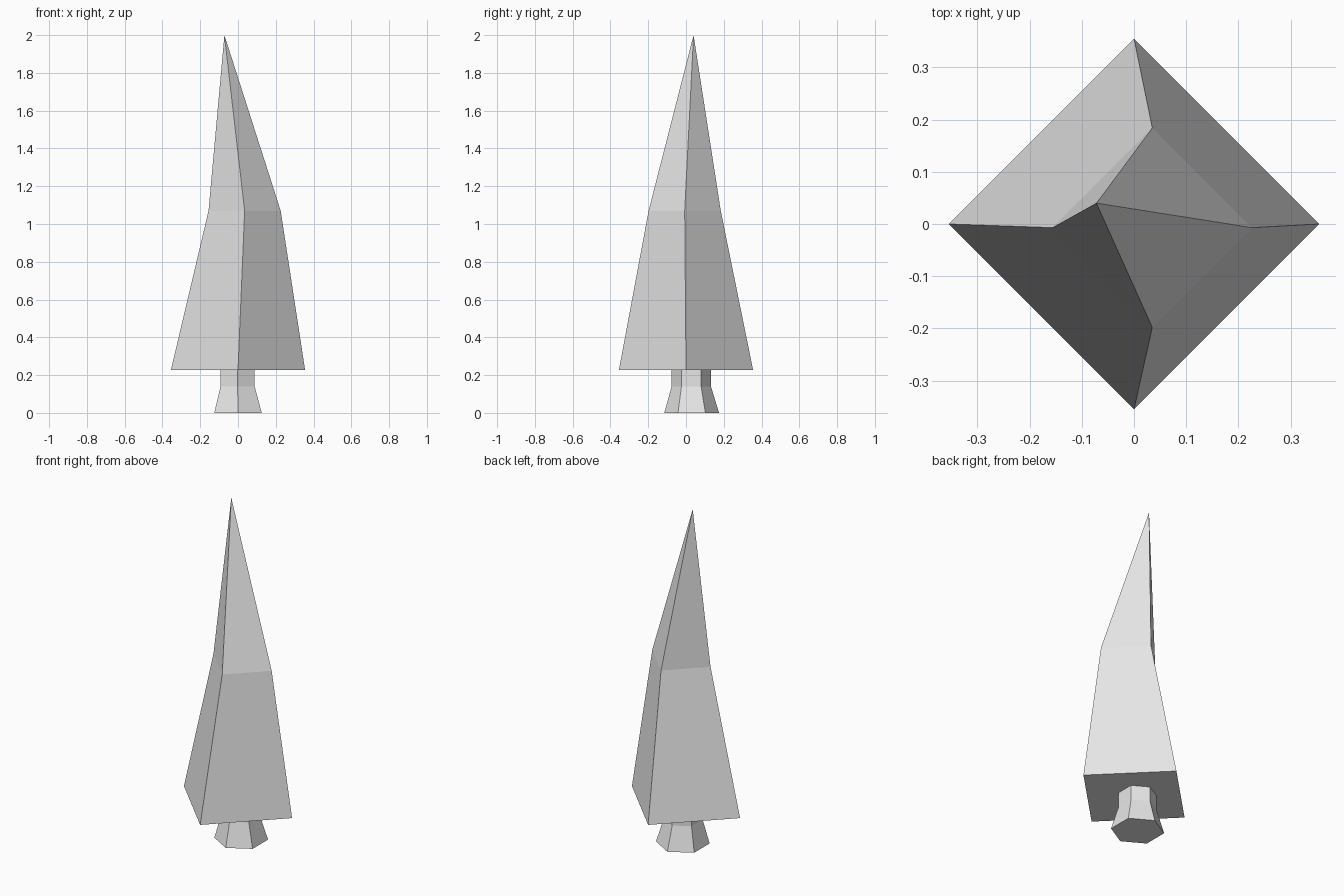
import bpy
import bmesh
from math import sin, cos, tau

cube = bpy.data.objects.get("Cube")
if cube:
    bpy.data.objects.remove(cube, do_unlink=True)

GREY = (0.8, 0.8, 0.8, 1)
grey = bpy.data.materials.new("plain grey")
grey.use_nodes = True
grey.diffuse_color = GREY
grey.node_tree.nodes["Principled BSDF"].inputs["Base Color"].default_value = GREY


def loft(name, sides, rings, tip=None, turn=0.0):
    """Closed flat-sided solid through rings of (x, y, z, radius), with an optional tip."""
    bm = bmesh.new()
    loops = []
    for x, y, z, r in rings:
        angles = [turn + tau * i / sides for i in range(sides)]
        loops.append([bm.verts.new((x + r * cos(a), y + r * sin(a), z)) for a in angles])
    bm.faces.new(loops[0][::-1])
    for low, high in zip(loops, loops[1:]):
        for i in range(sides):
            j = (i + 1) % sides
            bm.faces.new((low[i], low[j], high[j], high[i]))
    last = loops[-1]
    if tip:
        point = bm.verts.new(tip)
        for i in range(sides):
            bm.faces.new((last[i], last[(i + 1) % sides], point))
    else:
        bm.faces.new(last)
    bmesh.ops.recalc_face_normals(bm, faces=bm.faces)
    mesh = bpy.data.meshes.new(name)
    bm.to_mesh(mesh)
    bm.free()
    mesh.materials.append(grey)
    obj = bpy.data.objects.new(name, mesh)
    bpy.context.collection.objects.link(obj)
    return obj


# Four-sided foliage with a bent tip
loft("foliage", 4,
     [(0, 0, 0.228, 0.355), (0.035, -0.007, 1.07, 0.191)],
     tip=(-0.072, 0.04, 2.0))

# Six-sided trunk with a flared foot
loft("trunk", 6,
     [(0, 0.03, 0, 0.145), (-0.002, 0.028, 0.14, 0.104), (-0.002, 0.028, 0.235, 0.104)],
     turn=tau / 4)
